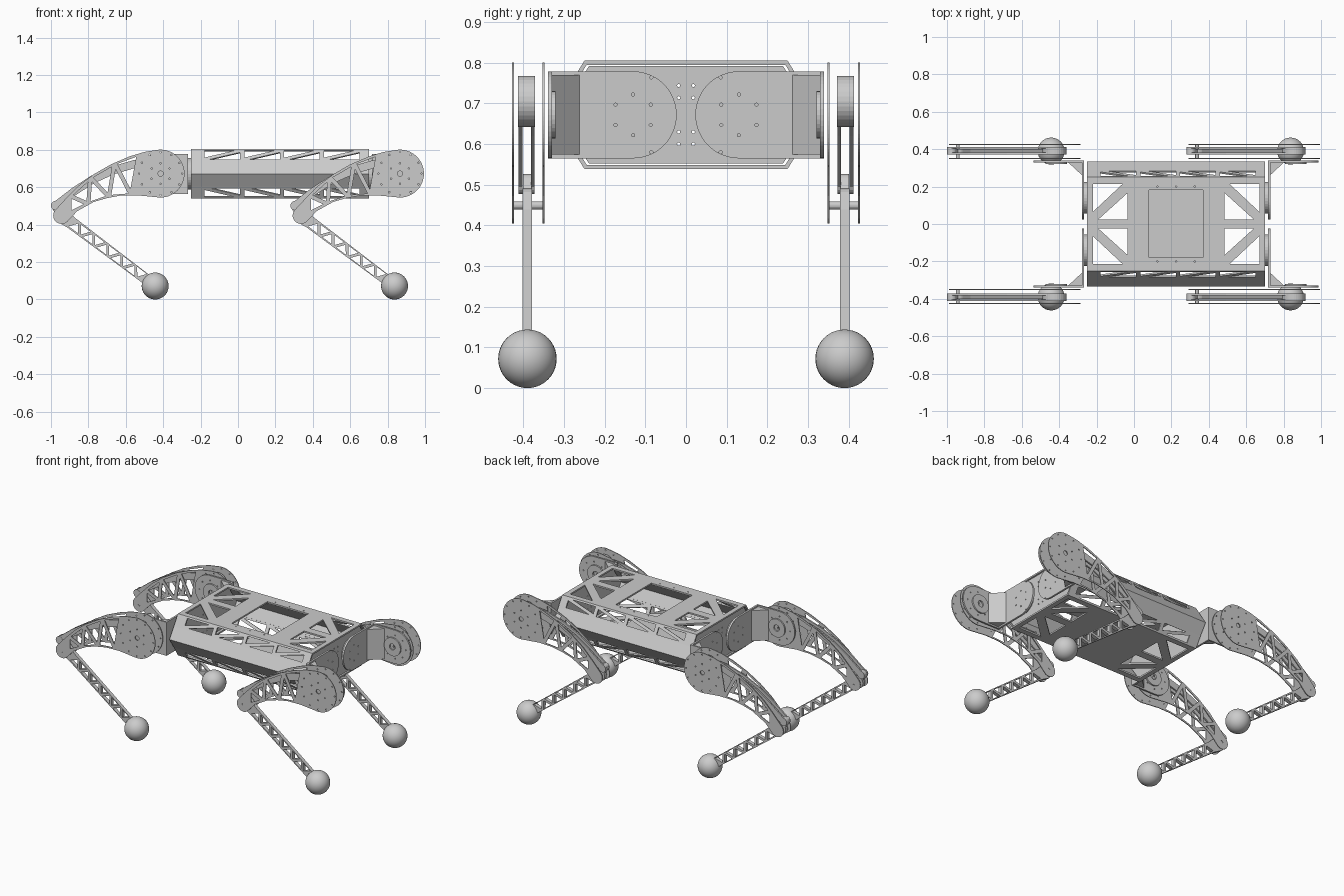
import bpy, bmesh, math
from mathutils import Vector, Matrix

if "Cube" in bpy.data.objects:
    bpy.data.objects.remove(bpy.data.objects["Cube"], do_unlink=True)

grey = bpy.data.materials.new("brushed grey")
grey.use_nodes = True
grey.diffuse_color = (0.6, 0.6, 0.6, 1)
grey.node_tree.nodes["Principled BSDF"].inputs["Base Color"].default_value = (0.6, 0.6, 0.6, 1)

X, Y, Z = Vector((1, 0, 0)), Vector((0, 1, 0)), Vector((0, 0, 1))


def plate(name, loops, origin, u, v, thick):
    """Flat sheet: first loop is the outline, the others are holes."""
    cu = bpy.data.curves.new(name, 'CURVE')
    cu.dimensions, cu.fill_mode, cu.extrude = '2D', 'BOTH', thick / 2
    for loop in loops:
        sp = cu.splines.new('POLY')
        sp.points.add(len(loop) - 1)
        for p, (a, b) in zip(sp.points, loop):
            p.co = (a, b, 0, 1)
        sp.use_cyclic_u = True
    tmp = bpy.data.objects.new(name + "_tmp", cu)
    bpy.context.collection.objects.link(tmp)
    dg = bpy.context.evaluated_depsgraph_get()
    me = bpy.data.meshes.new_from_object(tmp.evaluated_get(dg))
    bpy.data.objects.remove(tmp, do_unlink=True)
    bpy.data.curves.remove(cu)
    # place the sheet on its plane and clean it up
    m = Matrix((u, v, u.cross(v))).transposed().to_4x4()
    m.translation = origin
    bm = bmesh.new()
    bm.from_mesh(me)
    bm.transform(m)
    bmesh.ops.remove_doubles(bm, verts=bm.verts, dist=1e-5)
    bmesh.ops.recalc_face_normals(bm, faces=bm.faces)
    for f in bm.faces:
        f.smooth = False
    bm.to_mesh(me)
    bm.free()
    me.name = name
    me.materials.clear()
    me.materials.append(grey)
    ob = bpy.data.objects.new(name, me)
    bpy.context.collection.objects.link(ob)
    return ob


def arc(c, r, a0, a1, n):
    return [(c[0] + r * math.cos(math.radians(a0 + (a1 - a0) * i / n)),
             c[1] + r * math.sin(math.radians(a0 + (a1 - a0) * i / n))) for i in range(n + 1)]


def circle(c, r, n=32):
    return arc(c, r, 0, 360, n)[:-1]


def bolt_ring(c, r, n, hole=0.004, start=0):
    return [circle(p, hole, 8) for p in arc(c, r, start, start + 360, n)[:-1]]


def capsule(p, q, r):
    a = math.degrees(math.atan2(q[1] - p[1], q[0] - p[0]))
    return arc(q, r, a - 90, a + 90, 16) + arc(p, r, a + 90, a + 270, 16)


def truss(nodes, m):
    """Triangular holes between zigzag nodes, leaving a border of width m."""
    out = []
    for tri in zip(nodes, nodes[1:], nodes[2:]):
        a, b, c = (Vector(p) for p in tri)
        area = abs((b - a).cross(c - a)) / 2
        la, lb, lc = (b - c).length, (c - a).length, (a - b).length
        r = 2 * area / (la + lb + lc)
        if r > m * 1.05:
            centre = (a * la + b * lb + c * lc) / (la + lb + lc)
            out.append([tuple(centre + (p - centre) * (r - m) / r) for p in (a, b, c)])
    return out


def rect(x0, x1, y0, y1):
    return [(x0, y0), (x1, y0), (x1, y1), (x0, y1)]


# ---------------------------------------------------------------- body shell
CX, CZ = 0.225, 0.672          # body centre
HALF = 0.475                   # half body length
T = 0.010                      # sheet thickness
PROFILE = [(0.25, 0.133), (0.29, 0.068), (0.335, 0.0), (0.29, -0.068), (0.25, -0.133)]

corner_holes = []
for sx in (-1, 1):
    for sy in (-1, 1):
        for tri in ([(0.445, 0.065), (0.445, 0.215), (0.285, 0.215)],
                    [(0.415, 0.025), (0.26, 0.025), (0.26, 0.165)]):
            corner_holes.append([(sx * a, sy * b) for a, b in tri])
deck = rect(-HALF, HALF, -0.25, 0.25)
bolts = [circle((x, s * 0.2), 0.004, 8) for s in (-1, 1) for x in (-0.1, 0, 0.1)]
window = rect(-0.145, 0.145, -0.178, 0.182)
plate("top_deck", [deck, window] + corner_holes + bolts, (CX, 0, CZ + 0.133 - T / 2), X, Y, T)
plate("bottom_deck", [deck] + corner_holes, (CX, 0, CZ - 0.133 + T / 2), X, Y, T)

for side, sy in (("front", -1), ("back", 1)):
    for i, (a, b) in enumerate(zip(PROFILE, PROFILE[1:])):
        p, q = Vector((0, sy * a[0], a[1])), Vector((0, sy * b[0], b[1]))
        v = (q - p).normalized()
        w = (q - p).length
        n = Vector((0, v.z, -v.y))
        if n.y * sy < 0:
            n = -n
        holes = []
        if i in (0, 3):        # pierced sloping panels, four windows each
            for k in range(4):
                x0 = -0.405 + 0.2135 * k
                x1 = x0 + 0.19
                e0, e1 = (w - 0.011, 0.011) if i == 0 else (0.011, w - 0.011)
                holes += [[(x0 + 0.03, e0), (x1, e0), (x1, e1 + (e0 - e1) * 0.2)],
                          [(x0, e0 + (e1 - e0) * 0.2), (x0, e1), (x1 - 0.03, e1)]]
        plate(f"{side}_side_panel_{i + 1}", [rect(-HALF, HALF, 0, w)] + holes,
              Vector((CX, 0, CZ)) + p - n * T / 2, X, v, T)

# end bulkheads
end_loop = [(y * 0.955, z * 0.9) for y, z in PROFILE] + [(-y * 0.955, z * 0.9) for y, z in PROFILE[::-1]]
end_bolts = [circle((s * 0.018, z), 0.004, 8) for s in (-1, 1) for z in (-0.072, -0.042, 0.042, 0.072)]
for side, sx in (("right", -1), ("left", 1)):
    plate(side + "_bulkhead", [end_loop] + end_bolts, (CX + sx * (HALF - 0.012), 0, CZ), Y, Z, T)

# ---------------------------------------------------------------- hip brackets
R = 0.107
for side, sx in (("right", -1), ("left", 1)):
    for face, sy in (("front", -1), ("back", 1)):
        tag = f"{side}_{face}_"
        xb = CX + sx * 0.498
        c = (0.13, 0.0)
        outline = arc(c, R, 90, 270, 24) + [(0.34, -R), (0.34, R)]
        holes = bolt_ring(c, 0.05, 6, start=30) + [circle((0.085, s * 0.092), 0.004, 8) for s in (-1, 1)]
        plate(tag + "bracket_end", [[(sy * a, b) for a, b in lp] for lp in [outline] + holes],
              (xb, 0, CZ), Y, Z, 0.012)
        # roll motor between the bracket and the body
        plate(tag + "roll_motor", [circle((0, 0), 0.085)], (CX + sx * 0.481, sy * 0.14, CZ), Y, Z, 0.024)
        # side flange that carries the leg
        hip = (0.655, 0.0)
        flange = [(0.492, R), (0.492, -R)] + arc(hip, R, -90, 90, 24)
        holes = [circle(hip, 0.014, 16)] + bolt_ring(hip, 0.075, 8)
        plate(tag + "bracket_flange", [[(sx * a, b) for a, b in lp] for lp in [flange] + holes],
              (CX, sy * 0.335, CZ), X, Z, 0.010)
        plate(tag + "hip_motor", [circle((sx * 0.64, 0), 0.058), circle((sx * 0.64, 0), 0.02, 16)],
              (CX, sy * 0.327, CZ), X, Z, 0.012)
        # corner gusset
        g = [(0.5, 0.258), (0.58, 0.332), (0.5, 0.332)]
        plate(tag + "gusset", [[(sx * a, sy * b) for a, b in g]], (CX, 0, CZ), X, Y, 0.195)

# ---------------------------------------------------------------- legs
HIP, KNEE, PIVOT, FOOT = (-0.414, 0.673), (-0.943, 0.449), (-0.975, 0.502), (-0.443, 0.073)
thigh = (arc(HIP, 0.128, 95, -100, 40)
         + [(-0.54, 0.557), (-0.63, 0.555), (-0.70, 0.542), (-0.77, 0.522), (-0.86, 0.472)]
         + arc(KNEE, 0.045, -45, -220, 14)
         + [(-0.92, 0.54), (-0.85, 0.61), (-0.77, 0.67), (-0.68, 0.722), (-0.58, 0.765), (-0.50, 0.789)])
thigh_nodes = [(-0.90, 0.46), (-0.90, 0.555), (-0.80, 0.51), (-0.79, 0.655), (-0.69, 0.547),
               (-0.66, 0.731), (-0.57, 0.557), (-0.53, 0.78)]
thigh_holes = (truss(thigh_nodes, 0.011) + [circle(HIP, 0.014, 16), circle(KNEE, 0.008, 12)]
               + bolt_ring(HIP, 0.115, 12) + bolt_ring(HIP, 0.055, 6, start=30))

# curved push rod
rod_mid = [(-0.975, 0.502), (-0.88, 0.575), (-0.78, 0.64), (-0.67, 0.69), (-0.55, 0.725), (-0.43, 0.735)]
rod = [(x + 0.008, z - 0.02) for x, z in rod_mid] + [(x - 0.008, z + 0.02) for x, z in rod_mid[::-1]]

# shin, drawn along its own axis
axis = Vector((FOOT[0] - KNEE[0], 0, FOOT[1] - KNEE[1]))
length = axis.length
axis.normalize()
across = Vector((-axis.z, 0, axis.x))
shin = arc((0, 0), 0.042, 270, 90, 16) + [(0.06, 0.033), (length - 0.04, 0.028),
                                          (length - 0.04, -0.028), (0.06, -0.033)]
shin_nodes = [(0.05 + 0.047 * i, 0.031 if i % 2 else -0.031) for i in range(12)]
shin_holes = truss(shin_nodes, 0.0075) + [circle((0, 0), 0.01, 12)]

for side, dx in (("right", 0.0), ("left", 1.28)):
    for face, sy in (("front", -1), ("back", 1)):
        tag = f"{side}_{face}_"

        def at(y):
            return Vector((dx, sy * y, 0))

        plate(tag + "thigh_inner", [thigh] + thigh_holes, at(0.351), X, Z, 0.005)
        plate(tag + "thigh_outer", [thigh] + thigh_holes, at(0.426), X, Z, 0.005)
        for part, y in (("inner", 0.377), ("outer", 0.407)):
            plate(f"{tag}push_rod_{part}", [rod], at(y), X, Z, 0.009)
            plate(f"{tag}rod_eye_{part}", [circle(PIVOT, 0.025, 20)], at(y), X, Z, 0.010)
        plate(tag + "crank", [circle((-0.425, 0.705), 0.063)], at(0.392), X, Z, 0.042)
        plate(tag + "knee_lever", [capsule(KNEE, PIVOT, 0.024)], at(0.39), X, Z, 0.021)
        plate(tag + "knee_pin", [circle(KNEE, 0.010, 16)], at(0.389), X, Z, 0.078)
        plate(tag + "shin", [shin] + shin_holes,
              at(0.39) + Vector((KNEE[0], 0, KNEE[1])), axis, across, 0.023)
        # ball foot
        me = bpy.data.meshes.new(tag + "foot")
        bm = bmesh.new()
        bmesh.ops.create_uvsphere(bm, u_segments=32, v_segments=20, radius=0.072)
        for f in bm.faces:
            f.smooth = True
        bm.to_mesh(me)
        bm.free()
        me.materials.append(grey)
        foot = bpy.data.objects.new(tag + "foot", me)
        foot.location = (FOOT[0] + dx, sy * 0.39, 0.072)
        bpy.context.collection.objects.link(foot)
